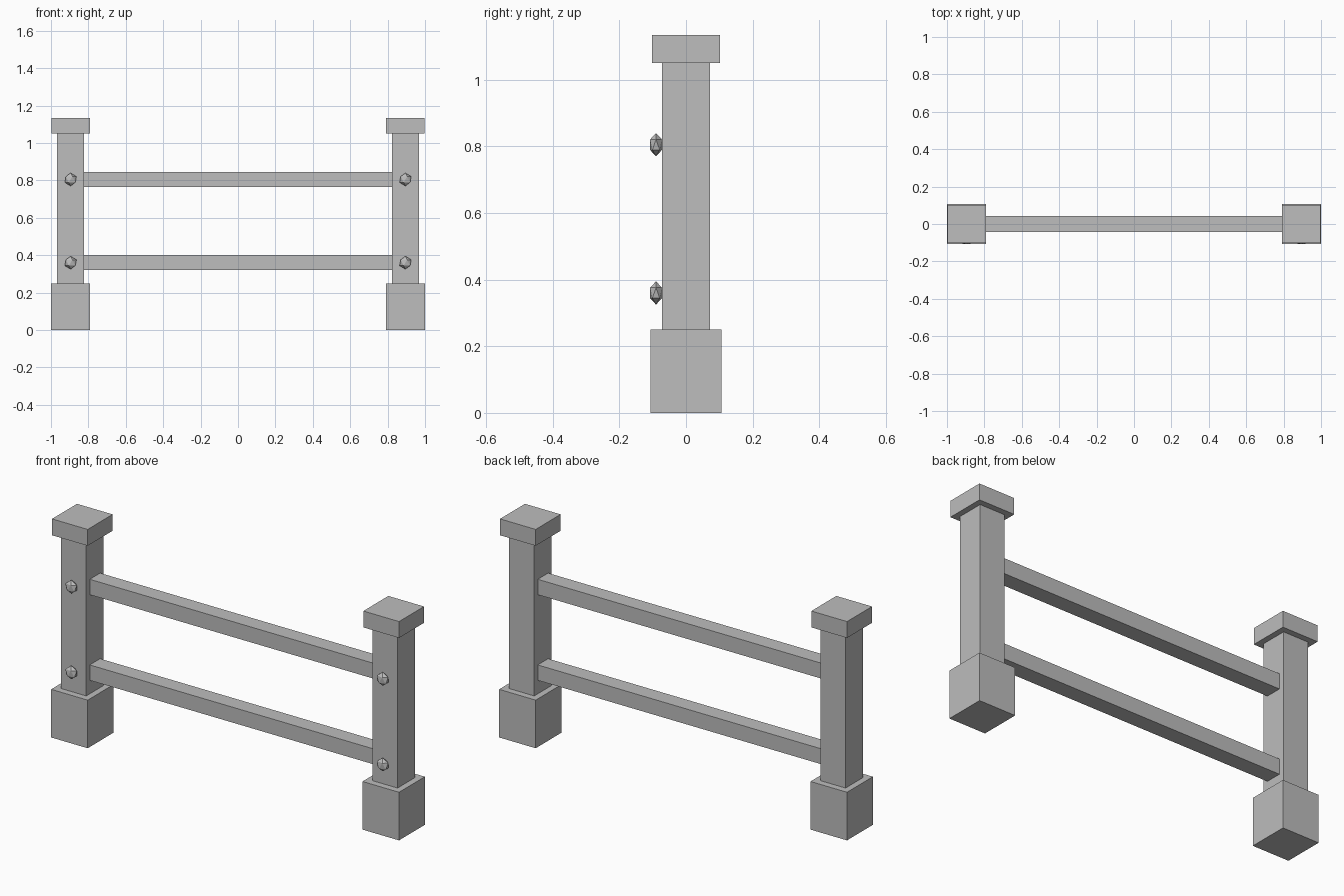
import bpy

cube = bpy.data.objects.get("Cube")
if cube:
    bpy.data.objects.remove(cube, do_unlink=True)

# One plain stone grey for everything
grey = bpy.data.materials.new("stone_grey")
grey.use_nodes = True
COLOUR = (0.51, 0.51, 0.51, 1)
grey.diffuse_color = COLOUR
grey.node_tree.nodes["Principled BSDF"].inputs["Base Color"].default_value = COLOUR


def finish(name, scale):
    obj = bpy.context.object
    obj.name = name
    obj.scale = scale
    bpy.ops.object.transform_apply(location=False, rotation=False, scale=True)
    obj.data.materials.append(grey)


def box(name, x, width, depth, bottom, top):
    bpy.ops.mesh.primitive_cube_add(size=1, location=(x, 0, (bottom + top) / 2))
    finish(name, (width, depth, top - bottom))


def bolt(name, x, z):
    bpy.ops.mesh.primitive_ico_sphere_add(subdivisions=1, radius=0.035, location=(x, -0.09, z))
    finish(name, (1, 0.6, 1))


POST_X = 0.895
RAILS = {"lower": 0.36, "upper": 0.805}

# Posts with square footings, caps and bolts
for side, x in (("right", -POST_X), ("left", POST_X)):
    box(side + "_footing", x, 0.21, 0.212, 0, 0.25)
    box(side + "_post", x, 0.145, 0.143, 0.25, 1.05)
    box(side + "_cap", x, 0.205, 0.205, 1.05, 1.135)
    for level, z in RAILS.items():
        bolt(f"{side}_{level}_bolt", x, z)

# Rails between the posts
for level, z in RAILS.items():
    box(level + "_rail", 0, 1.65, 0.085, z - 0.04, z + 0.04)
